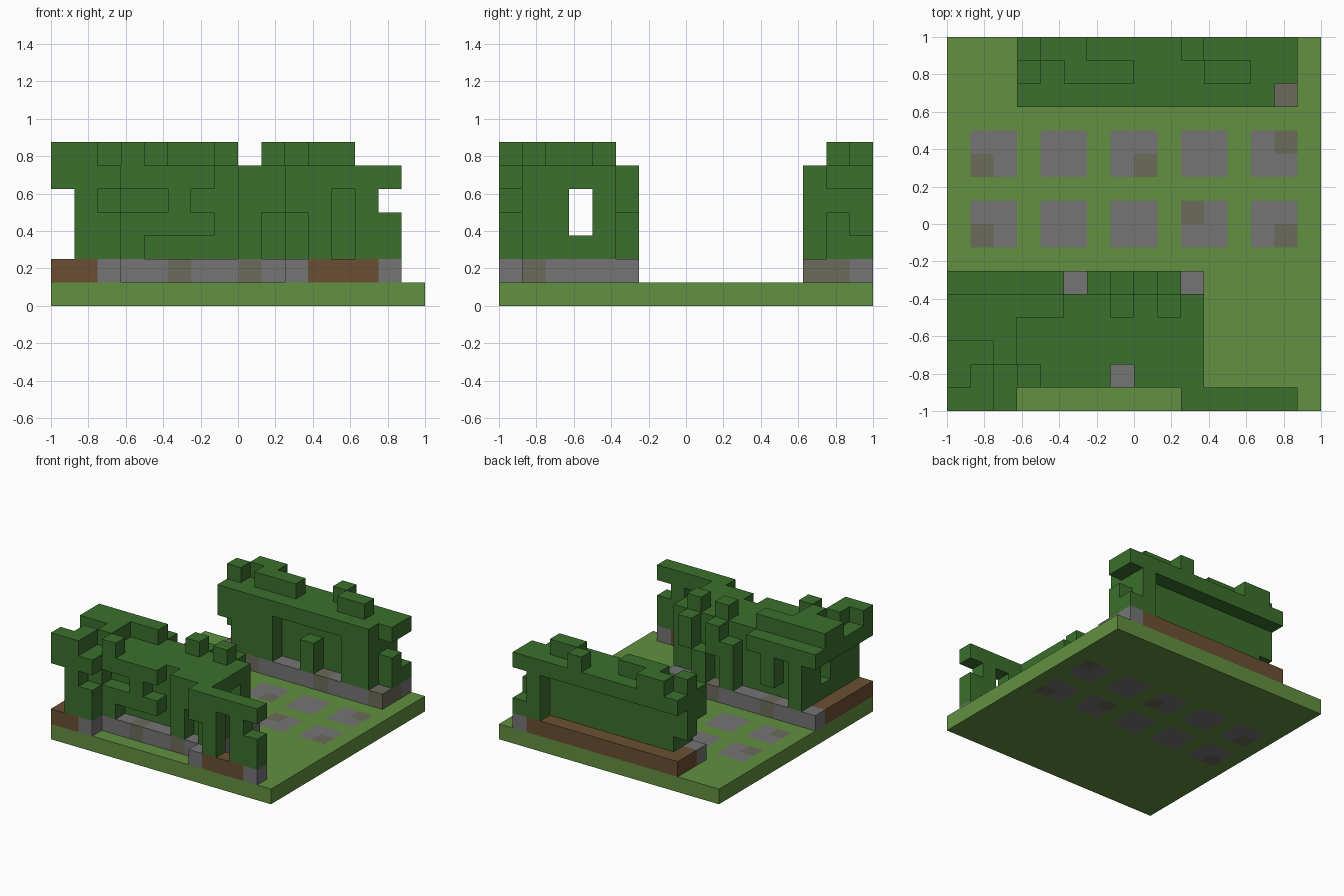
import bpy
import bmesh
from mathutils import Vector

if "Cube" in bpy.data.objects:
    bpy.data.objects.remove(bpy.data.objects["Cube"], do_unlink=True)

UNIT = 0.125
ORIGIN = Vector((-1, -1, 0))


def material(name, colour):
    mat = bpy.data.materials.new(name)
    mat.use_nodes = True
    rgba = (*colour, 1)
    mat.diffuse_color = rgba
    mat.node_tree.nodes["Principled BSDF"].inputs["Base Color"].default_value = rgba
    return mat


grass = material("grass_green", (0.122, 0.279, 0.051))
leaf = material("hedge_green", (0.044, 0.162, 0.026))
stone = material("grey_stone", (0.178, 0.178, 0.178))
moss = material("mossy_stone", (0.145, 0.145, 0.105))
earth = material("brown_earth", (0.147, 0.078, 0.033))


def block(x, y, z):
    """Cells of a block; each axis is one index or a (first, last) pair."""
    spans = [range(a[0], a[1] + 1) if isinstance(a, tuple) else (a,) for a in (x, y, z)]
    return {(i, j, k) for i in spans[0] for j in spans[1] for k in spans[2]}


def blocks(*items):
    return set().union(*(block(*item) for item in items))


# Square paving slabs set flush in the lawn
slabs = set()
for x in range(1, 16, 3):
    for y in (7, 10):
        slabs |= block((x, x + 1), (y, y + 1), 0)
mossy_slabs = blocks((1, 10, 0), (8, 10, 0), (14, 11, 0), (1, 7, 0), (10, 8, 0), (14, 7, 0))
lawn = block((0, 15), (0, 15), 0) - slabs
slabs -= mossy_slabs

# Stone kerbs around the earth beds
kerb = blocks((2, 0, 1), ((3, 9), 1, 1), (10, (0, 5), 1), (14, 0, 1), ((0, 9), 5, 1),
              ((3, 14), 13, 1), (14, (14, 15), 1))
mossy_kerb = blocks((5, 1, 1), (8, 1, 1), (10, 1, 1), (3, 5, 1), (7, 5, 1),
                    (5, 13, 1), (10, 13, 1), (14, (13, 14), 1))
kerb -= mossy_kerb
soil = blocks(((0, 1), 0, 1), ((11, 13), 0, 1), ((0, 2), (1, 4), 1),
              ((3, 9), (2, 4), 1), ((3, 13), (14, 15), 1))

# Front hedge: core, overhanging crown, ragged faces and a through gap
front_hedge = blocks(
    ((1, 10), (2, 4), (2, 5)),
    (0, (0, 5), 5), ((1, 9), (1, 4), 5),
    (1, (0, 1), (2, 6)), (2, 0, (2, 3)), (2, 0, 5), (2, 1, (2, 5)),
    (3, 1, (2, 3)), (3, 1, (5, 6)),
    ((4, 6), 1, 3), (5, 1, (3, 5)), (8, 1, (2, 5)), (9, 1, (4, 5)), (10, 1, (2, 5)),
    (1, 5, (2, 5)), (2, 5, 5), (3, 5, (3, 5)), (4, 5, 5), (6, 5, (2, 4)),
    (7, 5, (4, 5)), (8, 5, (2, 3)), (9, 5, (4, 5)),
    ((0, 1), (3, 4), 6), (2, 3, 6), (0, 0, 6), ((2, 4), 4, 6), (2, 2, 6),
    (7, 4, 6), (9, 4, 6))
front_hedge -= block(7, 1, (2, 6)) | block((0, 10), 3, (3, 4))

# Thin hedge arm with an opening
hedge_arm = blocks(((10, 14), 0, 5), (10, 0, 4), (11, 0, (2, 4)), (13, 0, (2, 4)), (14, 0, (2, 3)))

# Back hedge: recessed wall under a wide crown with raised tufts
back_hedge = blocks(
    ((4, 13), 14, (2, 5)), ((3, 13), (14, 15), 5), ((3, 13), 13, 5),
    ((4, 6), 13, (2, 4)), ((12, 13), 13, (2, 4)), (9, 13, (2, 3)), (3, 13, 4),
    (13, 15, (2, 4)), (3, 14, (3, 4)), (14, (14, 15), 2), (14, 14, (2, 3)), (14, (14, 15), 5),
    (3, 14, 6), (4, 15, 6), ((5, 7), 14, 6), (5, 15, 6), ((11, 12), 14, 6), (10, 15, 6))

parts = {
    "lawn": (lawn, grass),
    "paving_slabs": (slabs, stone),
    "mossy_paving_slabs": (mossy_slabs, moss),
    "bed_kerbs": (kerb, stone),
    "mossy_bed_kerbs": (mossy_kerb, moss),
    "earth_beds": (soil, earth),
    "front_hedge": (front_hedge, leaf),
    "hedge_arm": (hedge_arm, leaf),
    "back_hedge": (back_hedge, leaf),
}
solid = set().union(*(cells for cells, _ in parts.values()))


def build(name, cells, mat):
    """Skin the cells with outward faces wherever they meet open air."""
    bm = bmesh.new()
    for cell in sorted(cells):
        for axis in range(3):
            for side in (0, 1):
                step = [0, 0, 0]
                step[axis] = 2 * side - 1
                if tuple(c + s for c, s in zip(cell, step)) in solid:
                    continue
                u, v = (axis + 1) % 3, (axis + 2) % 3
                ring = []
                for a, b in ((0, 0), (1, 0), (1, 1), (0, 1)):
                    p = Vector(cell)
                    p[axis] += side
                    p[u] += a
                    p[v] += b
                    ring.append(bm.verts.new(ORIGIN + p * UNIT))
                bm.faces.new(ring if side else ring[::-1])
    bmesh.ops.remove_doubles(bm, verts=bm.verts[:], dist=UNIT / 100)
    mesh = bpy.data.meshes.new(name)
    bm.to_mesh(mesh)
    bm.free()
    mesh.materials.append(mat)
    bpy.context.collection.objects.link(bpy.data.objects.new(name, mesh))


for part, (cells, mat) in parts.items():
    build(part, cells, mat)
